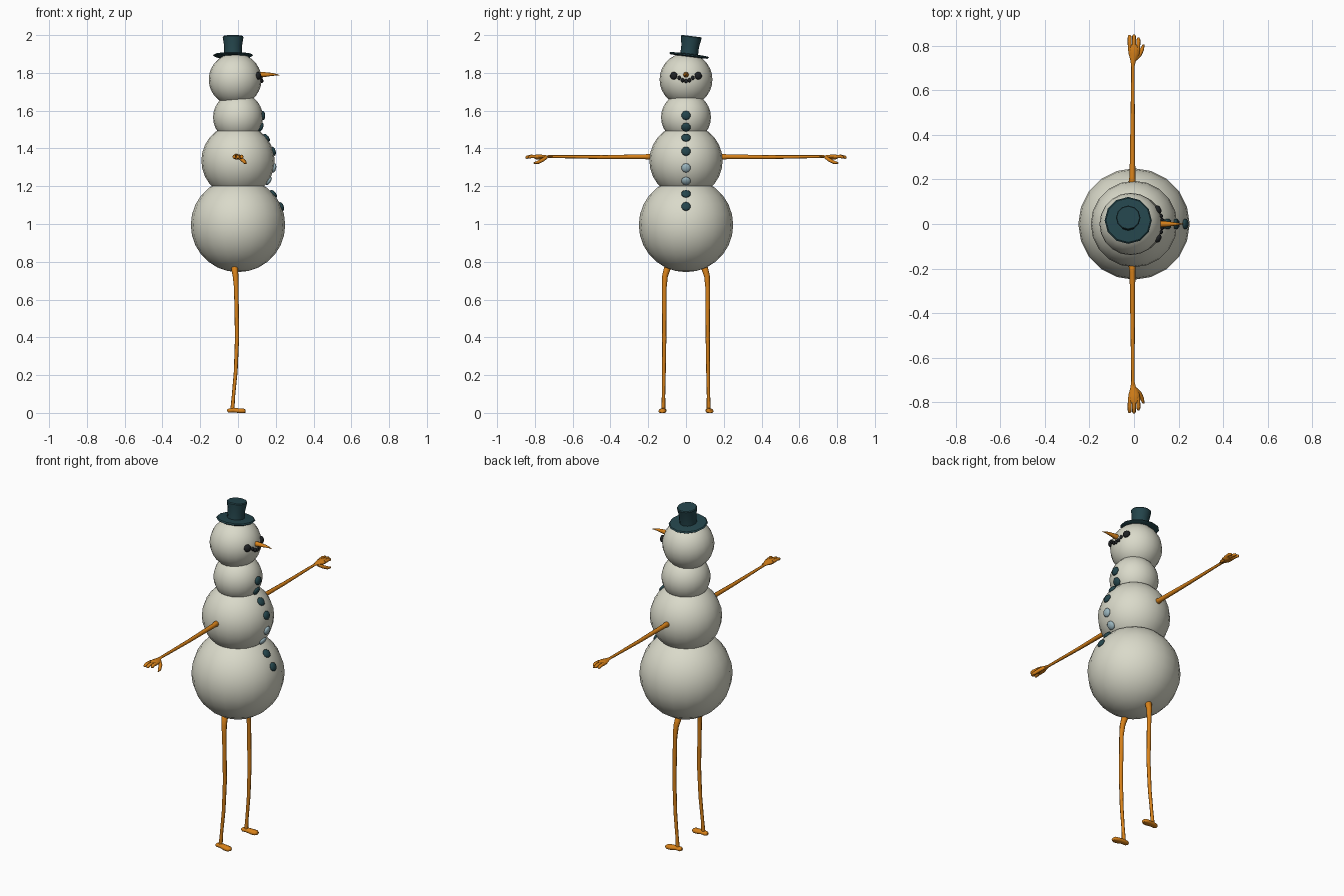
import bpy, bmesh, math
from mathutils import Vector, Matrix

if "Cube" in bpy.data.objects:
    bpy.data.objects.remove(bpy.data.objects["Cube"])


def material(name, rgb):
    m = bpy.data.materials.new(name)
    m.diffuse_color = (*rgb, 1)
    m.use_nodes = True
    m.node_tree.nodes["Principled BSDF"].inputs["Base Color"].default_value = m.diffuse_color
    return m


SNOW = material("snow", (0.70, 0.70, 0.59))
ORANGE = material("orange", (0.68, 0.22, 0.01))
TEAL = material("dark teal", (0.018, 0.060, 0.072))
PALE = material("pale blue", (0.33, 0.47, 0.52))
BLACK = material("black", (0.013, 0.015, 0.017))


def finish(name, bm, mat, angle=45):
    bmesh.ops.recalc_face_normals(bm, faces=bm.faces[:])
    me = bpy.data.meshes.new(name)
    bm.to_mesh(me)
    bm.free()
    ob = bpy.data.objects.new(name, me)
    bpy.context.collection.objects.link(ob)
    me.materials.append(mat)
    bpy.ops.object.select_all(action='DESELECT')
    bpy.context.view_layer.objects.active = ob
    ob.select_set(True)
    bpy.ops.object.shade_smooth_by_angle(angle=math.radians(angle))
    return ob


def ball(name, centre, radii, mat, seg=10, rings=7, normal=None):
    """Ellipsoid; with a normal its local z axis is aimed along it."""
    bm = bmesh.new()
    bmesh.ops.create_uvsphere(bm, u_segments=seg, v_segments=rings, radius=1)
    m = Matrix.Translation(centre)
    if normal is not None:
        m = m @ normal.to_track_quat('Z', 'Y').to_matrix().to_4x4()
    bm.transform(m @ Matrix.Diagonal((*radii, 1)))
    return finish(name, bm, mat, 60)


def bridge(bm, rings):
    n = len(rings[0])
    for a, b in zip(rings, rings[1:]):
        for i in range(n):
            j = (i + 1) % n
            bm.faces.new((a[i], a[j], b[j], b[i]))
    bm.faces.new(rings[0])
    bm.faces.new(rings[-1])


def tube(name, path, mat, sides=8, squash=1.0, floor=None):
    """Tapered tube; path holds (x, y, z, radius)."""
    pts = [Vector(p[:3]) for p in path]
    bm = bmesh.new()
    rings = []
    for i, p in enumerate(pts):
        t = (pts[min(i + 1, len(pts) - 1)] - pts[max(i - 1, 0)]).normalized()
        up = Vector((1, 0, 0)) if abs(t.z) > 0.8 else Vector((0, 0, 1))
        u = t.cross(up).normalized()
        v = u.cross(t)
        ring = []
        for k in range(sides):
            a = 2 * math.pi * k / sides
            q = p + path[i][3] * (u * math.cos(a) + v * math.sin(a) * squash)
            if floor is not None:
                q.z = max(q.z, floor)
            ring.append(bm.verts.new(q))
        rings.append(ring)
    bridge(bm, rings)
    return finish(name, bm, mat, 60)


# snow body: (name, x, z, radius)
BODY = [("lower_body", 0, 0.995, 0.25), ("middle_body", 0, 1.335, 0.194),
        ("upper_body", 0, 1.565, 0.132), ("head", -0.015, 1.765, 0.14)]
for name, x, z, r in BODY:
    ball(name, (x, 0, z), (r, r, r), SNOW, 20, 14)


def on_ball(index, y, z):
    _, cx, cz, r = BODY[index]
    p = Vector((cx + math.sqrt(r * r - y * y - (z - cz) ** 2), y, z))
    return p, (p - Vector((cx, 0, cz))).normalized()


# buttons down the front
for i, (b, z) in enumerate([(2, 1.575), (2, 1.512), (1, 1.457), (1, 1.385),
                            (1, 1.297), (1, 1.228), (0, 1.16), (0, 1.093)]):
    p, n = on_ball(b, 0, z)
    ball(f"button_{i}", p, (0.025, 0.025, 0.012), PALE if i in (4, 5) else TEAL, normal=n)

# eyes and mouth
for s in (-1, 1):
    p, n = on_ball(3, s * 0.065, 1.785)
    ball(f"eye_{s}", p, (0.021, 0.021, 0.014), BLACK, normal=n)
for i in range(-2, 3):
    p, n = on_ball(3, i * 0.018, 1.757 + 0.0042 * i * i)
    ball(f"mouth_{i}", p, (0.010, 0.012, 0.010), BLACK, 8, 6, n)

# nose
tube("nose", [(0.105, 0, 1.789, 0.016), (0.14, 0, 1.791, 0.013), (0.18, 0, 1.792, 0.008),
              (0.205, 0, 1.790, 0.004), (0.222, 0, 1.786, 0.001)], ORANGE)

# top hat, leaning to +y
bm = bmesh.new()
profile = [(0.02, -0.008), (0.098, -0.005), (0.106, 0.001), (0.100, 0.007), (0.047, 0.010),
           (0.047, 0.050), (0.055, 0.099), (0.051, 0.104), (0.02, 0.104)]
rings = [[bm.verts.new((r * math.cos(k * math.pi / 6), r * math.sin(k * math.pi / 6), h))
          for k in range(12)] for r, h in profile]
bridge(bm, rings)
bm.transform(Matrix.Translation((-0.026, 0.016, 1.8915)) @ Matrix.Rotation(math.radians(-7), 4, 'X'))
finish("top_hat", bm, TEAL, 40)

for s in (-1, 1):
    # arm and palm
    tube(f"arm_{s}", [(-0.008, s * 0.175, 1.356, 0.011), (-0.008, s * 0.19, 1.356, 0.016),
                      (-0.007, s * 0.215, 1.356, 0.013), (-0.006, s * 0.45, 1.354, 0.010),
                      (-0.005, s * 0.73, 1.357, 0.007)], ORANGE)
    tube(f"palm_{s}", [(-0.005, s * 0.705, 1.357, 0.007), (-0.004, s * 0.735, 1.357, 0.013),
                       (0.0, s * 0.765, 1.355, 0.025), (0.0, s * 0.79, 1.355, 0.027),
                       (0.0, s * 0.803, 1.355, 0.022)], ORANGE, 10, 0.5)
    # fingers and thumb
    for i, (x, end) in enumerate([(-0.018, 0.848), (0.0, 0.85), (0.018, 0.836)]):
        tube(f"finger_{i}_{s}", [(x, s * 0.78, 1.356, 0.009), (x * 1.1, s * 0.82, 1.358, 0.009),
                                 (x * 1.1, s * (end - 0.006), 1.353, 0.008),
                                 (x * 1.1, s * end, 1.352, 0.004)], ORANGE)
    tube(f"thumb_{s}", [(0.005, s * 0.74, 1.353, 0.009), (0.025, s * 0.76, 1.338, 0.010),
                        (0.037, s * 0.785, 1.326, 0.009), (0.043, s * 0.805, 1.322, 0.004)], ORANGE)
    # leg and foot
    tube(f"leg_{s}", [(-0.018, s * 0.088, 0.785, 0.014), (-0.018, s * 0.099, 0.765, 0.018),
                      (-0.013, s * 0.111, 0.725, 0.015), (-0.009, s * 0.115, 0.66, 0.012),
                      (-0.005, s * 0.115, 0.40, 0.011), (-0.012, s * 0.117, 0.22, 0.010),
                      (-0.024, s * 0.119, 0.09, 0.009), (-0.030, s * 0.120, 0.015, 0.011)], ORANGE)
    tube(f"foot_{s}", [(-0.057, s * 0.120, 0.011, 0.010), (-0.048, s * 0.120, 0.012, 0.017),
                       (-0.025, s * 0.121, 0.014, 0.018), (0.008, s * 0.124, 0.010, 0.021),
                       (0.030, s * 0.126, 0.009, 0.020), (0.040, s * 0.126, 0.008, 0.012)],
         ORANGE, 10, 0.7, 0.0)
